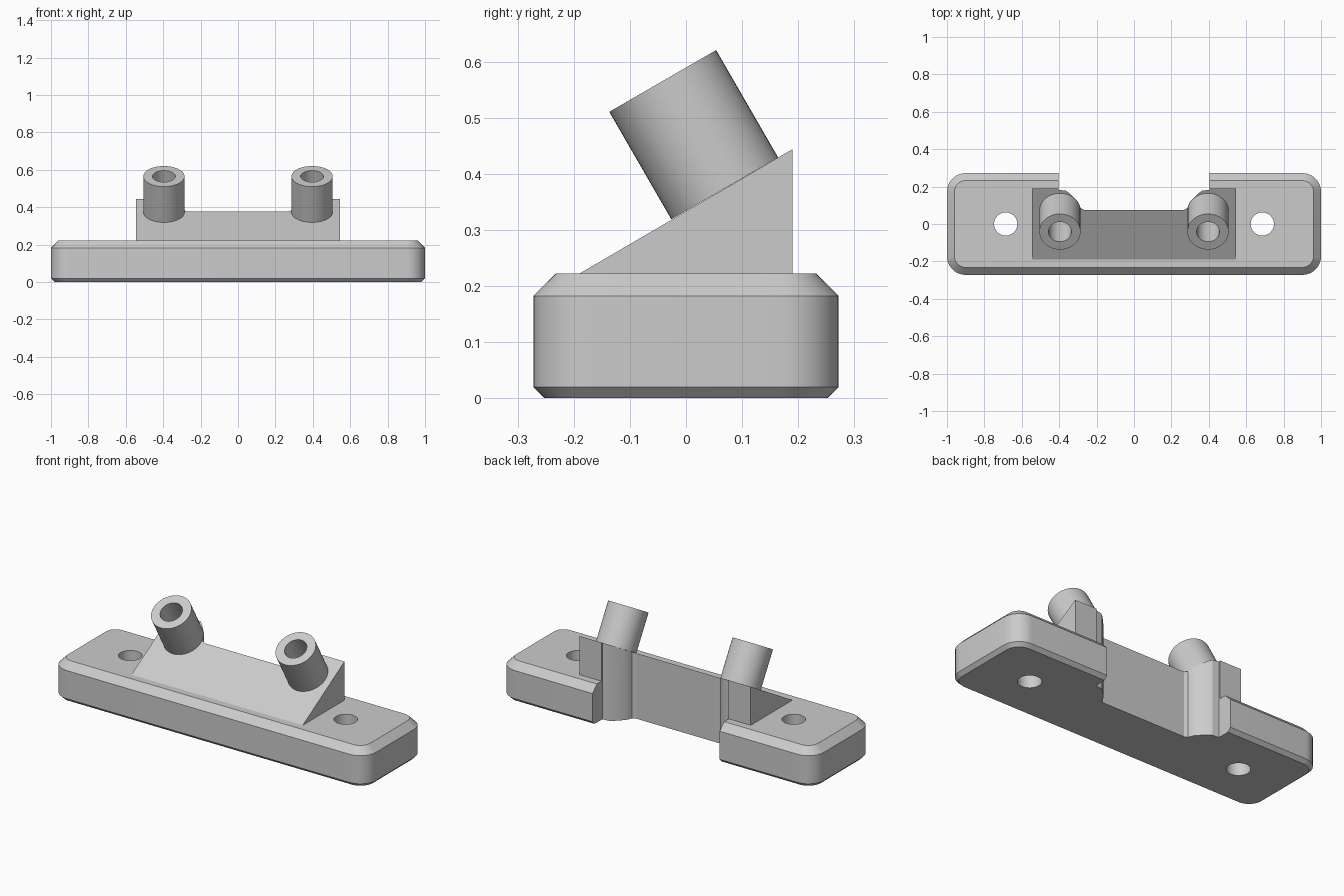
import bpy
import bmesh
from math import sin, cos, pi, radians
from mathutils import Matrix

cube = bpy.data.objects.get("Cube")
if cube:
    bpy.data.objects.remove(cube, do_unlink=True)

grey = bpy.data.materials.new("plain grey")
grey.use_nodes = True
COLOUR = (0.6, 0.6, 0.6, 1)
grey.diffuse_color = COLOUR
grey.node_tree.nodes["Principled BSDF"].inputs["Base Color"].default_value = COLOUR


def loft(name, rings, matrix=Matrix()):
    """Skin equal-length rings of points and cap both ends."""
    bm = bmesh.new()
    loops = [[bm.verts.new(p) for p in ring] for ring in rings]
    n = len(loops[0])
    for a, b in zip(loops, loops[1:]):
        for i in range(n):
            j = (i + 1) % n
            bm.faces.new((a[i], a[j], b[j], b[i]))
    bm.faces.new(loops[0])
    bm.faces.new(loops[-1])
    bmesh.ops.recalc_face_normals(bm, faces=bm.faces)
    bm.transform(matrix)
    mesh = bpy.data.meshes.new(name)
    bm.to_mesh(mesh)
    bm.free()
    mesh.materials.append(grey)
    obj = bpy.data.objects.new(name, mesh)
    bpy.context.collection.objects.link(obj)
    return obj


def circle(r, z, n=48):
    return [(r * cos(2 * pi * i / n), r * sin(2 * pi * i / n), z) for i in range(n)]


def rounded_rect(inset, z, hx=1.0, hy=0.272, radius=0.1, steps=10):
    r = radius - inset
    pts = []
    for q, (sx, sy) in enumerate([(1, 1), (-1, 1), (-1, -1), (1, -1)]):
        for i in range(steps + 1):
            a = pi / 2 * (q + i / steps)
            pts.append((sx * (hx - radius) + r * cos(a), sy * (hy - radius) + r * sin(a), z))
    return pts


def cut(obj, cutter):
    mod = obj.modifiers.new("cut", 'BOOLEAN')
    mod.operation = 'DIFFERENCE'
    mod.solver = 'EXACT'
    mod.object = cutter
    bpy.context.view_layer.objects.active = obj
    bpy.ops.object.modifier_apply(modifier=mod.name)


# Chamfered base plate
base = loft("base_plate", [rounded_rect(0.02, 0), rounded_rect(0, 0.02),
                           rounded_rect(0, 0.182), rounded_rect(0.04, 0.222)])

# Sloping wedge on the base
side = [(-0.19, 0.222), (0.19, 0.222), (0.19, 0.444)]
wedge = loft("sloping_wedge", [[(x, y, z) for y, z in side] for x in (-0.545, 0.545)])

# Rear notch that leaves a vertical boss behind each tube
half = [(0.405, 0.4), (0.405, 0.183), (0.365, 0.178), (0.345, 0.165),
        (0.30, 0.12), (0.29, 0.10), (0.285, 0.085), (0.265, 0.075)]
outline = half + [(-x, y) for x, y in reversed(half)]
notch = loft("notch_cutter", [[(x, y, z) for x, y in outline] for z in (-0.2, 0.8)])
cutters = [notch]
cut(base, notch)
cut(wedge, notch)

for label, s in (("left", 1), ("right", -1)):
    # Screw hole
    hole = loft("hole_cutter", [circle(0.062, -0.2), circle(0.062, 0.5)],
                Matrix.Translation((s * 0.686, 0, 0)))
    cut(base, hole)
    cutters.append(hole)
    # Hollow tube standing square on the slope
    place = Matrix.Translation((s * 0.396, 0.069, 0.374)) @ Matrix.Rotation(radians(30), 4, 'X')
    loft(label + "_tube", [circle(0.11, 0), circle(0.11, 0.221),
                           circle(0.061, 0.221), circle(0.061, 0.002)], place)

for c in cutters:
    bpy.data.objects.remove(c, do_unlink=True)

# Smooth round walls, keep chamfer and rim edges sharp
bpy.ops.object.select_all(action='DESELECT')
for obj in bpy.context.collection.objects:
    if obj.type == 'MESH' and obj.data.materials and obj.data.materials[0] == grey:
        obj.select_set(True)
        bpy.context.view_layer.objects.active = obj
bpy.ops.object.shade_smooth_by_angle(angle=radians(25))
